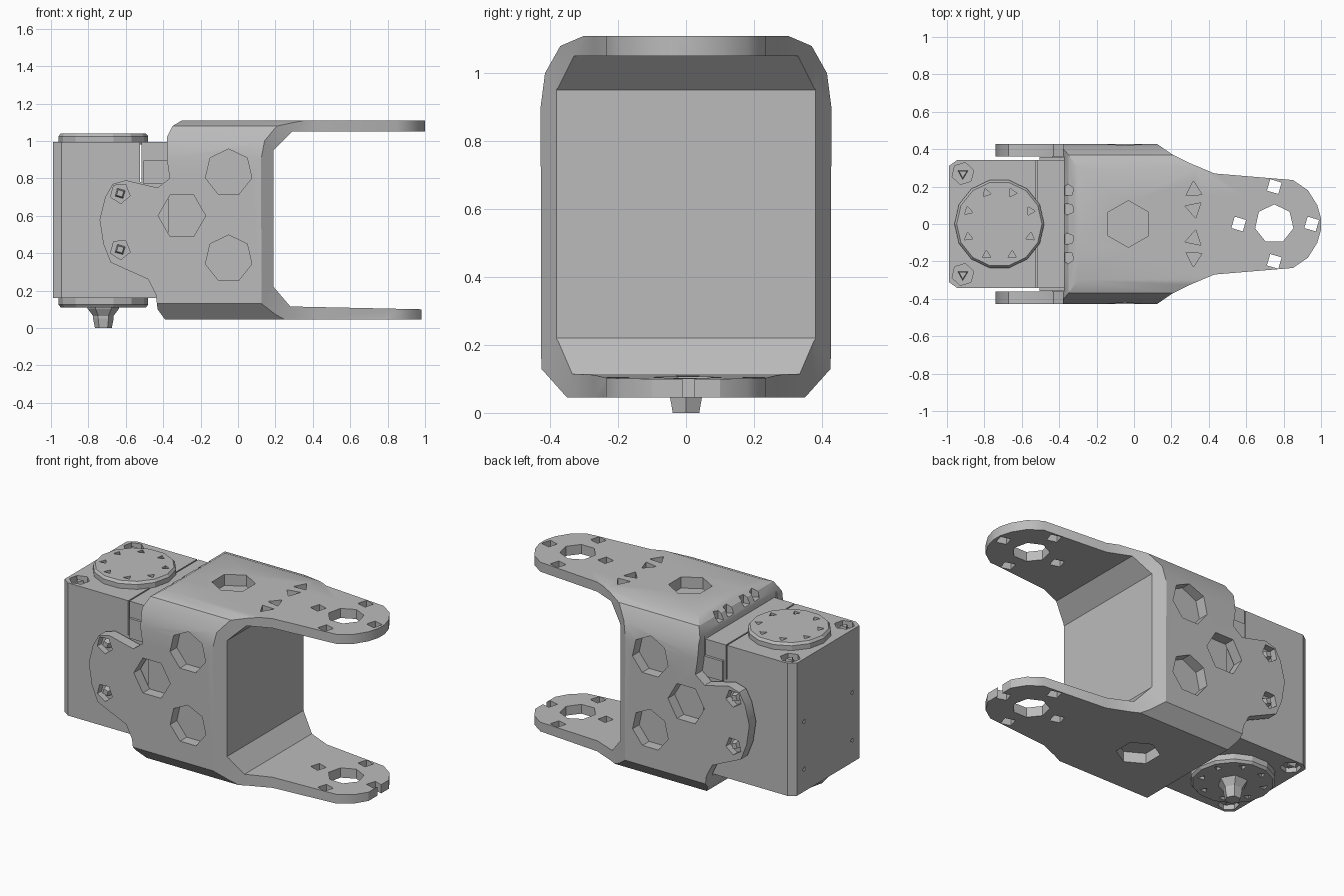
import bpy, bmesh
from math import sin, cos, pi, radians

cube = bpy.data.objects.get("Cube")
if cube:
    bpy.data.objects.remove(cube)

grey = bpy.data.materials.new("plain grey")
grey.use_nodes = True
COLOUR = (0.5, 0.5, 0.5, 1)
grey.diffuse_color = COLOUR
grey.node_tree.nodes["Principled BSDF"].inputs["Base Color"].default_value = COLOUR


def ring(u, v, r, sides, turn=0):
    """Regular polygon around (u, v)."""
    return [(u + r * cos(turn + 2 * pi * i / sides),
             v + r * sin(turn + 2 * pi * i / sides)) for i in range(sides)]


def rect(u0, u1, v0, v1):
    return [(u0, v0), (u1, v0), (u1, v1), (u0, v1)]


def mirrored(half):
    """Close a half outline across the line u = 0."""
    return half + [(-u, v) for u, v in reversed(half)]


def place(axis, u, v, w):
    return {"X": (w, u, v), "Y": (u, w, v), "Z": (u, v, w)}[axis]


def loft(bm, axis, layers):
    """Skin a stack of (outline, depth) layers along an axis and cap it."""
    rings = [[bm.verts.new(place(axis, u, v, w)) for u, v in pts] for pts, w in layers]
    n = len(rings[0])
    for a, b in zip(rings, rings[1:]):
        for i in range(n):
            j = (i + 1) % n
            bm.faces.new((a[i], a[j], b[j], b[i]))
    bm.faces.new(rings[0])
    bm.faces.new(rings[-1])


def build(name, *solids):
    """Each solid is (axis, [(outline, depth), ...])."""
    bm = bmesh.new()
    for axis, layers in solids:
        loft(bm, axis, layers)
    bmesh.ops.recalc_face_normals(bm, faces=bm.faces)
    mesh = bpy.data.meshes.new(name)
    bm.to_mesh(mesh)
    bm.free()
    mesh.materials.append(grey)
    obj = bpy.data.objects.new(name, mesh)
    bpy.context.collection.objects.link(obj)
    return obj


def prism(axis, pts, a, b):
    return axis, [(pts, a), (pts, b)]


def activate(obj):
    bpy.ops.object.select_all(action="DESELECT")
    obj.select_set(True)
    bpy.context.view_layer.objects.active = obj


def boolean(obj, operation, *solids):
    tool = build("cutter", *solids)
    tool.hide_render = True
    mod = obj.modifiers.new("cut", "BOOLEAN")
    mod.operation, mod.solver, mod.object = operation, "EXACT", tool
    activate(obj)
    bpy.ops.object.modifier_apply(modifier=mod.name)
    bpy.data.objects.remove(tool)


# Fork bracket: side profile with ears and two arms
profile = [(1, 1.11), (-.3, 1.11), (-.35, 1.08), (-.38, 1.02), (-.38, .9), (-.365, .8),
           (-.43, .75), (-.6, .79), (-.67, .77), (-.71, .7), (-.74, .58), (-.72, .45),
           (-.68, .35), (-.48, .26), (-.44, .18), (-.43, .1), (-.39, .045),
           (.98, .045), (.98, .1), (.28, .115), (.19, .22), (.19, .95), (.29, 1.05), (1, 1.05)]
fork = build("fork_bracket", prism("Y", profile, -.5, .5))

# Trim the bracket to its rounded plan and its chamfered cross-section
edge = [(-.8, .43), (.12, .43), (.2, .375), (.3, .325), (.43, .27), (.85, .235),
        (.93, .18), (.98, .1), (1, .03)]
plan = edge + [(x, -y) for x, y in reversed(edge)]
section = mirrored([(.3, 1.11), (.37, 1.08), (.415, 1), (.428, .9), (.426, .13), (.35, .045)])
boolean(fork, "INTERSECT", prism("Z", plan, -.1, 1.3))
boolean(fork, "INTERSECT", prism("X", section, -.9, 1.1))

# Gap between the ears where the motor sits
boolean(fork, "DIFFERENCE", prism("Z", rect(-.8, -.375, -.36, .36), .16, 1.3))

# Bracket holes: big side pockets, top and bottom pockets, arm bores, small screw holes
holes = []
for s in (-1, 1):
    for x, z, sides in ((-.05, .83, 7), (-.3, .6, 6), (-.05, .37, 7)):
        holes.append(prism("Y", ring(x, z, .127, sides, pi if sides == 6 else pi / 2),
                           s * .36, s * .6))
    for z in (.72, .42):
        holes.append(prism("Y", ring(-.63, z, .055, 5, 1), s * .385, s * .6))
holes += [prism("Z", ring(-.03, 0, .125, 6, pi / 2), a, b) for a, b in ((1.04, 1.3), (-.1, .11))]
for a, b in ((1, 1.3), (-.1, .16)):
    holes.append(prism("Z", ring(.75, 0, .105, 7, pi / 2), a, b))
    holes += [prism("Z", ring(x, y, .045, 4, .5), a, b)
              for x, y in ((.56, 0), (.95, 0), (.75, .2), (.75, -.2))]
for y in (-.18, -.08, .08, .18):
    holes.append(prism("Z", ring(.32, y, .05, 3, y * 9), 1.07, 1.3))
    holes.append(prism("Z", ring(-.353, y, .033, 5, y * 9), 1.04, 1.3))
boolean(fork, "DIFFERENCE", *holes)

# Motor case with chamfered rear corners
case = build("motor_case", prism("Z", [(-.99, -.31), (-.945, -.342), (-.25, -.342),
                                       (-.25, .342), (-.945, .342), (-.99, .31)], .16, .995))
cuts = [prism("Z", rect(-.525, -.517, -.5, .5), .78, 1.2)]
for s in (-1, 1):
    for a, b in ((.955, 1.2), (0, .19)):
        cuts.append(prism("Z", ring(-.915, s * .27, .06, 6, .3), a, b))
    for z in (.3, .6):
        cuts.append(prism("X", ring(s * .24, z, .018, 3), -1.1, -.97))
boolean(case, "DIFFERENCE", *cuts)

# Small latch blocks on the case beside the bracket
for side, s in (("left", 1), ("right", -1)):
    build(side + "_latch", prism("Y", rect(-.505, -.36, .77, .895), s * .33, s * .358))

# Screw heads in the case corners and in the ears
screws = []
for s in (-1, 1):
    for a, b in ((.94, .99), (.2, .165)):
        screws.append(("Z", [(ring(-.915, s * .27, .035, 3, .5), a),
                             (ring(-.915, s * .27, .025, 3, .5), b)]))
    for z in (.72, .42):
        screws.append(("Y", [(ring(-.63, z, .035, 4, .5), s * .37),
                             (ring(-.63, z, .022, 4, .5), s * .42)]))
build("screw_heads", *screws)

# Round horns above and below the case, each with a circle of screw holes
AXIS = -.72
for name, base, top, out in (("top_horn", .98, 1.04, 1), ("bottom_horn", .18, .11, -1)):
    horn = build(name, ("Z", [(ring(AXIS, 0, .24, 14), base),
                              (ring(AXIS, 0, .24, 14), top - out * .015),
                              (ring(AXIS, 0, .228, 14), top)]))
    boolean(horn, "DIFFERENCE", *[prism("Z", ring(x, y, .026, 3, i * 2), top - out * .02, top + out * .1)
                                  for i, (x, y) in enumerate(ring(AXIS, 0, .18, 8, pi / 8))])

# Hub bolt under the lower horn
build("hub_bolt", ("Z", [(ring(AXIS, 0, .085, 6), .13), (ring(AXIS, 0, .085, 6), .105),
                         (ring(AXIS, 0, .055, 6), .065), (ring(AXIS, 0, .055, 6), .05),
                         (ring(AXIS, 0, .045, 6), 0)]))

# Soften only the gentle bends of the bracket
activate(fork)
bpy.ops.object.shade_smooth_by_angle(angle=radians(32))
